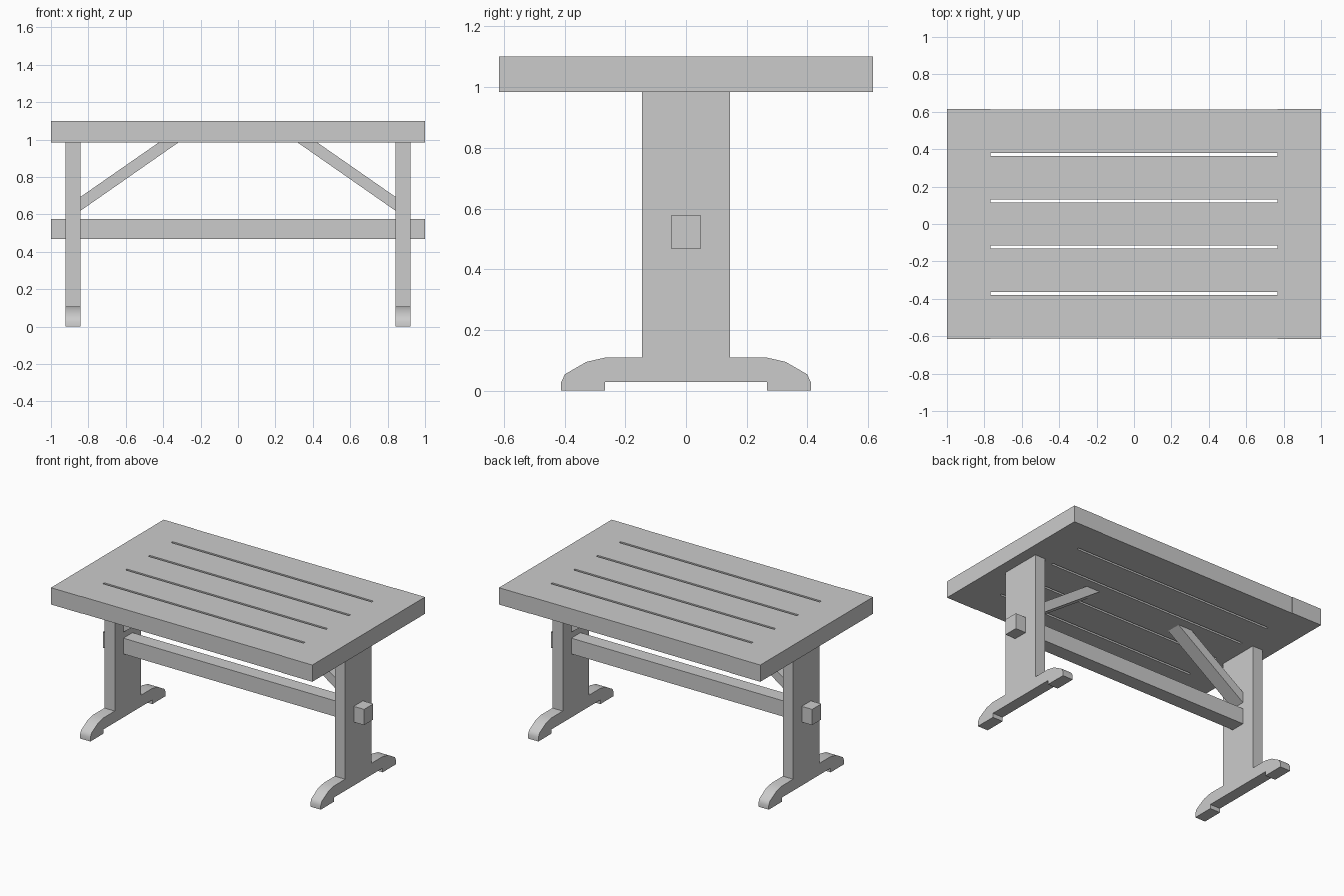
import bpy, bmesh, math

if "Cube" in bpy.data.objects:
    bpy.data.objects.remove(bpy.data.objects["Cube"])


def finish(name, bm, smooth=False):
    bmesh.ops.recalc_face_normals(bm, faces=bm.faces)
    mesh = bpy.data.meshes.new(name)
    bm.to_mesh(mesh)
    bm.free()
    obj = bpy.data.objects.new(name, mesh)
    bpy.context.collection.objects.link(obj)
    if smooth:
        bpy.ops.object.select_all(action='DESELECT')
        obj.select_set(True)
        bpy.context.view_layer.objects.active = obj
        bpy.ops.object.shade_smooth_by_angle(angle=math.radians(40))
    return obj


def extrude_faces(bm, vec):
    res = bmesh.ops.extrude_face_region(bm, geom=bm.faces[:], use_keep_orig=True)
    verts = [g for g in res["geom"] if isinstance(g, bmesh.types.BMVert)]
    bmesh.ops.translate(bm, verts=verts, vec=vec)


def prism(name, points, vec, smooth=False):
    bm = bmesh.new()
    bm.faces.new([bm.verts.new(p) for p in points])
    extrude_faces(bm, vec)
    return finish(name, bm, smooth)


# Tabletop: slotted slab, end boards slightly wider than the planks
TOP, UNDER = 1.10, 0.984
xs = [-1, -0.768, 0.768, 1]
plank, gap = 0.2324, 0.016
ys = [-0.616, -0.613]
for i in range(5):
    ys.append(ys[-1] + plank)
    if i < 4:
        ys.append(ys[-1] + gap)
ys.append(0.616)
bm = bmesh.new()
grid = {}


def vert(i, j):
    if (i, j) not in grid:
        grid[i, j] = bm.verts.new((xs[i], ys[j], UNDER))
    return grid[i, j]


for i in range(3):
    for j in range(len(ys) - 1):
        if i == 1 and j % 2 == 0:      # slots and the outer step stay open
            continue
        bm.faces.new([vert(i, j), vert(i + 1, j), vert(i + 1, j + 1), vert(i, j + 1)])
extrude_faces(bm, (0, 0, TOP - UNDER))
bmesh.ops.dissolve_limit(bm, angle_limit=0.01, verts=[], edges=[
    e for e in bm.edges if abs(e.verts[0].co.x) > 0.99 and abs(e.verts[1].co.x) > 0.99
    and abs(e.verts[0].co.z - e.verts[1].co.z) > 0.05])
finish("tabletop", bm)

# Trestle legs with rounded feet, and diagonal braces, on both ends
half = [(0.1445, UNDER), (0.1445, 0.109), (0.266, 0.109), (0.328, 0.095),
        (0.399, 0.054), (0.411, 0.028), (0.411, 0), (0.266, 0), (0.266, 0.029)]
profile = half + [(-y, z) for y, z in reversed(half)]
brace = [(0.842, 0.62), (0.842, 0.694), (0.425, UNDER), (0.32, UNDER)]
for side, s in (("left", -1), ("right", 1)):
    prism(side + "_trestle_leg", [(s * 0.842, y, z) for y, z in profile],
          (s * 0.079, 0, 0), smooth=True)
    prism(side + "_brace", [(s * x, -0.05, z) for x, z in brace], (0, 0.1, 0))

# Stretcher beam running through both legs
prism("stretcher", [(-1, -0.05, 0.468), (-1, 0.05, 0.468),
                    (-1, 0.05, 0.577), (-1, -0.05, 0.577)], (2, 0, 0))
